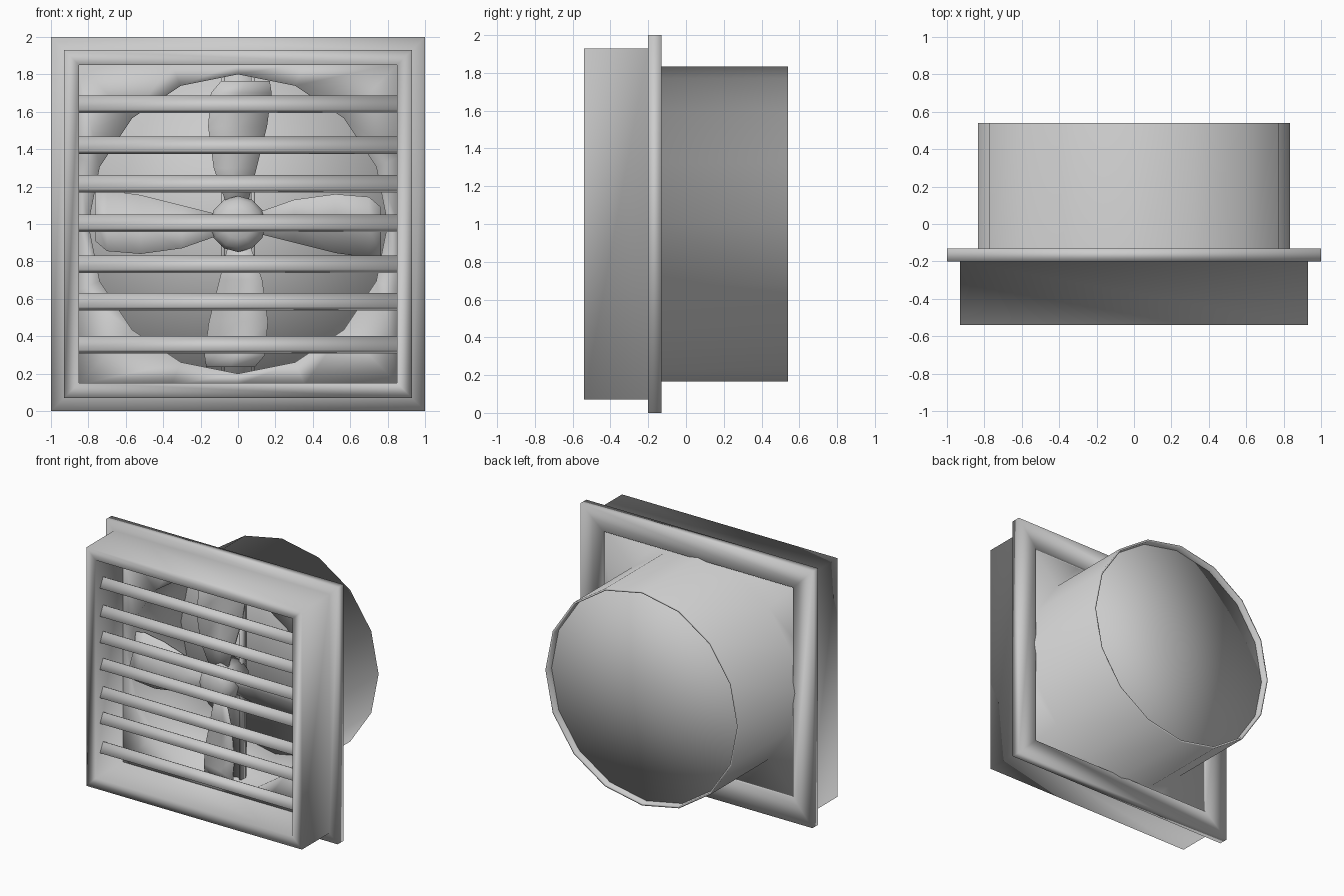
import bpy, bmesh, math
from mathutils import Matrix, Vector

if "Cube" in bpy.data.objects:
    bpy.data.objects.remove(bpy.data.objects["Cube"])

CZ = 1.0  # height of the fan axis


def finish(name, bm, merge=True):
    if merge:
        bmesh.ops.remove_doubles(bm, verts=bm.verts, dist=1e-4)
    bmesh.ops.recalc_face_normals(bm, faces=bm.faces)
    for f in bm.faces:
        f.smooth = True
    me = bpy.data.meshes.new(name)
    bm.to_mesh(me)
    bm.free()
    ob = bpy.data.objects.new(name, me)
    bpy.context.collection.objects.link(ob)
    return ob


def loft(bm, rings, closed=False):
    """Join equal-length closed rings of points with quads."""
    vs = [[bm.verts.new(p) for p in ring] for ring in rings]
    n = len(vs[0])
    pairs = list(zip(vs, vs[1:])) + ([(vs[-1], vs[0])] if closed else [])
    for a, b in pairs:
        for i in range(n):
            j = (i + 1) % n
            bm.faces.new((a[i], a[j], b[j], b[i]))
    return vs


def square(h, y):
    return [(-h, y, CZ - h), (h, y, CZ - h), (h, y, CZ + h), (-h, y, CZ + h)]


def circle(r, y, n=16):
    r = max(r, 1e-5)
    return [(r * math.cos(2 * math.pi * i / n), y,
             CZ + r * math.sin(2 * math.pi * i / n)) for i in range(n)]


def square16(h, y):
    """Square outline with one point for each point of a 16-sided circle."""
    pts = []
    for x, _, z in circle(1, y):
        k = h / max(abs(x), abs(z - CZ))
        pts.append((x * k, y, CZ + (z - CZ) * k))
    return pts


def box(name, size, loc, rot_x=0):
    bm = bmesh.new()
    m = Matrix.Translation(loc) @ Matrix.Rotation(rot_x, 4, 'X') @ Matrix.Diagonal((*size, 1))
    bmesh.ops.create_cube(bm, size=1, matrix=m)
    return finish(name, bm)


# Front box frame and wider wall flange in one stepped square profile
bm = bmesh.new()
steps = [(0.85, -0.54), (0.93, -0.54), (0.93, -0.20), (1.0, -0.20),
         (1.0, -0.13), (0.82, -0.15), (0.82, -0.19), (0.85, -0.19)]
loft(bm, [square(h, y) for h, y in steps], closed=True)
finish("grille_frame", bm)

# Panel with a round opening, running into the duct tube
bm = bmesh.new()
tube = [(0.80, -0.205), (0.815, 0.46), (0.82, 0.54), (0.835, 0.54), (0.835, -0.18)]
loft(bm, [square16(0.86, -0.205)] + [circle(r, y) for r, y in tube]
     + [square16(0.86, -0.18)], closed=True)
finish("duct_tube", bm)

# Recessed disc closing the back of the tube
bm = bmesh.new()
loft(bm, [circle(r, y) for r, y in [(0, 0.46), (0.82, 0.46), (0.82, 0.49), (0, 0.49)]])
finish("tube_end_cap", bm)

# Slanted louvres
for i, z in enumerate((0.355, 0.585, 0.785, 1.005, 1.215, 1.42, 1.64)):
    box(f"louvre_{i + 1}", (1.70, 0.085, 0.04), (0, -0.45, z), math.radians(62))

# Domed fan hub
FAN_Y = -0.22
bm = bmesh.new()
hub = [(0, -0.11), (0.08, -0.10), (0.13, -0.07), (0.15, -0.02), (0.15, 0.16), (0, 0.16)]
loft(bm, [circle(r, FAN_Y + y, 12) for r, y in hub])
finish("fan_hub", bm)

# Four twisted blades: radius, leading edge, trailing edge
stations = [(0.10, 0.06, -0.05), (0.30, 0.13, -0.10), (0.52, 0.16, -0.155),
            (0.70, 0.145, -0.18), (0.765, 0.09, -0.17)]
bm = bmesh.new()
for k in range(4):
    rot = Matrix.Translation((0, FAN_Y, CZ)) @ Matrix.Rotation(k * math.pi / 2, 4, 'Y')
    rows = []
    for r, a, b in stations:
        mid = (a + b) / 2
        pts = [(a, -0.35 * a), (mid, -0.35 * mid + 0.02), (b, -0.35 * b)]
        front = [rot @ Vector((r, y - 0.008, z)) for z, y in pts]
        back = [rot @ Vector((r, y + 0.008, z)) for z, y in reversed(pts)]
        rows.append(front + back)
    vs = loft(bm, rows)
    bm.faces.new(vs[0])
    bm.faces.new(vs[-1])
finish("fan_blades", bm, merge=False)

# Upright channel bracket behind the fan
box("bracket_plate", (0.18, 0.02, 1.62), (0, -0.03, CZ))
for name, s in (("left", -1), ("right", 1)):
    box(f"bracket_lip_{name}", (0.02, 0.05, 1.60), (s * 0.08, -0.06, CZ))
